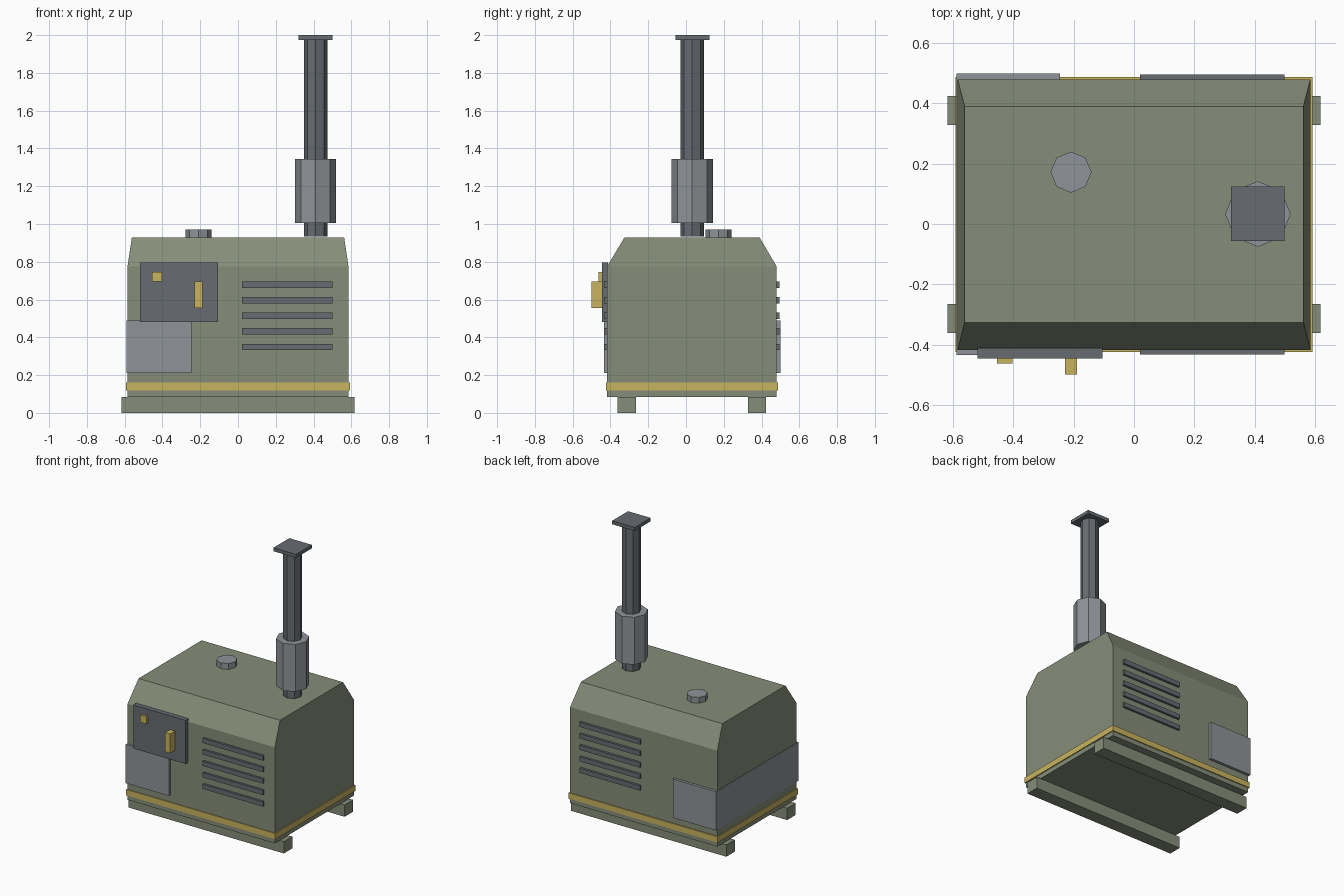
import bpy, bmesh, math

if "Cube" in bpy.data.objects:
    bpy.data.objects.remove(bpy.data.objects["Cube"])


def material(name, srgb):
    m = bpy.data.materials.new(name)
    lin = [((c / 255 + 0.055) / 1.055) ** 2.4 for c in srgb]
    m.diffuse_color = (*lin, 1)
    m.use_nodes = True
    m.node_tree.nodes["Principled BSDF"].inputs["Base Color"].default_value = m.diffuse_color
    return m


GREEN = material("olive green", (134, 141, 120))
YELLOW = material("yellow", (200, 180, 96))
LIGHT = material("light grey", (143, 147, 152))
DARK = material("dark grey", (103, 108, 113))


def finish(name, bm, mat):
    bmesh.ops.recalc_face_normals(bm, faces=bm.faces)
    me = bpy.data.meshes.new(name)
    bm.to_mesh(me)
    bm.free()
    me.materials.append(mat)
    ob = bpy.data.objects.new(name, me)
    bpy.context.collection.objects.link(ob)
    return ob


def box(name, x, y, z, mat):
    bm = bmesh.new()
    bmesh.ops.create_cube(bm, size=1)
    for v in bm.verts:
        v.co = [(r[0] + r[1]) / 2 + c * (r[1] - r[0]) for r, c in zip((x, y, z), v.co)]
    return finish(name, bm, mat)


def octagon(name, x, y, z, r, mat):
    bm = bmesh.new()
    ring = [bm.verts.new((x + r * math.cos(i * math.pi / 4),
                          y + r * math.sin(i * math.pi / 4), z[0])) for i in range(8)]
    base = bm.faces.new(ring)
    ext = bmesh.ops.extrude_face_region(bm, geom=[base], use_keep_orig=True)
    for v in ext["geom"]:
        if isinstance(v, bmesh.types.BMVert):
            v.co.z = z[1]
    return finish(name, bm, mat)


# Housing: straight walls with a tapered hood
bm = bmesh.new()
levels = [(0.585, -0.418, 0.480, 0.085), (0.585, -0.418, 0.480, 0.775),
          (0.562, -0.326, 0.390, 0.928)]
rings = [[bm.verts.new(p) for p in ((-w, a, z), (w, a, z), (w, b, z), (-w, b, z))]
         for w, a, b, z in levels]
for lo, hi in zip(rings, rings[1:]):
    for i in range(4):
        j = (i + 1) % 4
        bm.faces.new((lo[i], lo[j], hi[j], hi[i]))
bm.faces.new(rings[0][::-1])
bm.faces.new(rings[-1])
finish("housing", bm, GREEN)

# Skids and trim band
box("front_skid", (-0.618, 0.618), (-0.362, -0.266), (0, 0.085), GREEN)
box("rear_skid", (-0.618, 0.618), (0.328, 0.424), (0, 0.085), GREEN)
box("trim_band", (-0.592, 0.592), (-0.424, 0.487), (0.118, 0.16), YELLOW)

# Side plate wrapping the left end
box("wrap_plate", (-0.589, -0.245), (-0.434, 0.500), (0.21, 0.488), LIGHT)

# Control panel with button and handle
box("control_panel", (-0.52, -0.105), (-0.446, -0.412), (0.482, 0.795), DARK)
box("button", (-0.455, -0.403), (-0.463, -0.44), (0.695, 0.745), YELLOW)
box("handle", (-0.229, -0.189), (-0.50, -0.44), (0.556, 0.695), YELLOW)

# Vent slats on front and back
for i in range(5):
    z = 0.349 + i * 0.0825
    for side, y in (("front", (-0.433, -0.41)), ("rear", (0.47, 0.496))):
        box(f"{side}_vent_slat_{i + 1}", (0.02, 0.50), y, (z - 0.017, z + 0.017), DARK)

# Fuel cap and exhaust stack
octagon("fuel_cap", -0.209, 0.172, (0.925, 0.97), 0.068, LIGHT)
octagon("exhaust_pipe", 0.411, 0.033, (0.934, 1.98), 0.062, DARK)
octagon("muffler", 0.411, 0.033, (1.005, 1.345), 0.109, LIGHT)
box("exhaust_lid", (0.321, 0.50), (-0.056, 0.124), (1.975, 2.0), DARK)
